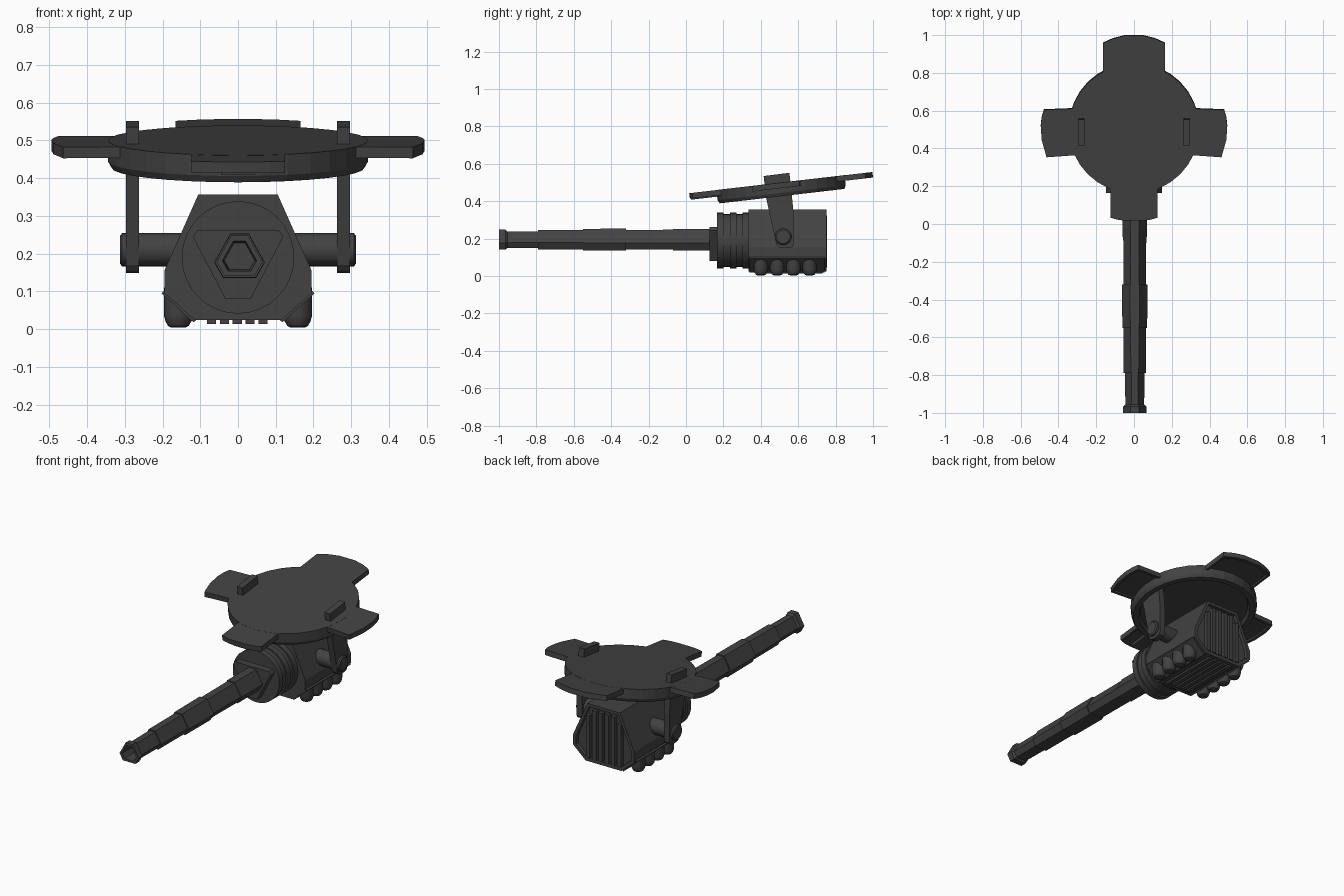
import bpy, bmesh
from math import sin, cos, pi, radians
from mathutils import Matrix, Vector

if "Cube" in bpy.data.objects:
    bpy.data.objects.remove(bpy.data.objects["Cube"])

mat = bpy.data.materials.new("dark_metal")
mat.diffuse_color = (0.055, 0.055, 0.055, 1)
mat.use_nodes = True
mat.node_tree.nodes["Principled BSDF"].inputs["Base Color"].default_value = mat.diffuse_color

# Places 2D point (u, v) at depth w along the given axis
PLACE = {'x': lambda u, v, w: (w, u, v),
         'y': lambda u, v, w: (u, w, v),
         'z': lambda u, v, w: (u, v, w)}


def loft(name, ring, stations, axis='y', centre=(0, 0), matrix=None, inset=None, smooth=False):
    """Scale a 2D ring through (depth, scale) stations; inset=(end, width, depth) recesses one cap."""
    bm = bmesh.new()
    rows = []
    for w, s in stations:
        rows.append([bm.verts.new(PLACE[axis](centre[0] + u * s, centre[1] + v * s, w)) for u, v in ring])
    n = len(ring)
    for a, b in zip(rows, rows[1:]):
        for i in range(n):
            bm.faces.new((a[i], a[(i + 1) % n], b[(i + 1) % n], b[i]))
    caps = [bm.faces.new(rows[0]), bm.faces.new(rows[-1])]
    bmesh.ops.recalc_face_normals(bm, faces=bm.faces[:])
    if inset:
        end, width, depth = inset
        cap = caps[end]
        bmesh.ops.inset_region(bm, faces=[cap], thickness=width)
        cap.normal_update()
        push = cap.normal * -depth
        bmesh.ops.inset_region(bm, faces=[cap], thickness=0.001)
        for v in cap.verts:
            v.co += push
    if matrix:
        bm.transform(matrix)
    mesh = bpy.data.meshes.new(name)
    bm.to_mesh(mesh)
    bm.free()
    mesh.materials.append(mat)
    ob = bpy.data.objects.new(name, mesh)
    bpy.context.collection.objects.link(ob)
    if smooth:
        bpy.context.view_layer.objects.active = ob
        ob.select_set(True)
        bpy.ops.object.shade_smooth_by_angle(angle=radians(32))
        ob.select_set(False)
    return ob


def prism(name, pts, a, b, axis, **kw):
    return loft(name, pts, [(a, 1), (b, 1)], axis, **kw)


def box(name, x0, x1, y0, y1, z0, z1, **kw):
    return prism(name, [(x0, y0), (x1, y0), (x1, y1), (x0, y1)], z0, z1, 'z', **kw)


def mirrored(half):
    return half + [(-u, v) for u, v in reversed(half)]


def circle(n):
    return [(cos(2 * pi * i / n), sin(2 * pi * i / n)) for i in range(n)]


# Housing with recessed rear grille
housing = mirrored([(0.105, 0.357), (0.195, 0.155), (0.195, 0.095), (0.115, 0.024)])
prism("housing", housing, 0.335, 0.752, 'y', inset=(1, 0.02, 0.02))
for i in range(6):
    x = -0.1 + 0.04 * i
    top = 0.325 if abs(x) < 0.08 else 0.29
    box(f"rear_slat_{i}", x - 0.012, x + 0.012, 0.72, 0.755, 0.045, top)
for i in range(5):
    x = -0.07 + 0.034 * i
    box(f"bottom_slat_{i}", x - 0.012, x + 0.012, 0.37, 0.73, 0.013, 0.03)

# Slanted lower strips and hanging canisters
for s, side in ((1, "right"), (-1, "left")):
    strip = [(0.195, 0.103), (0.203, 0.095), (0.118, 0.018), (0.108, 0.026)]
    prism(f"lower_strip_{side}", [(s * x, z) for x, z in strip], 0.34, 0.74, 'y')
    for i in range(4):
        loft(f"canister_{side}_{i}", circle(16),
             [(0.004, 0.018), (0.008, 0.027), (0.02, 0.034), (0.035, 0.038), (0.11, 0.038)],
             'z', (s * 0.158, 0.40 + 0.087 * i), smooth=True)

# Ribbed collar between housing and barrel
steps = [(0.165, 0.149), (0.2, 0.149), (0.2, 0.141), (0.235, 0.141), (0.235, 0.149),
         (0.27, 0.149), (0.27, 0.141), (0.302, 0.141), (0.302, 0.149), (0.337, 0.149)]
loft("collar", circle(32), steps, 'y', (0, 0.19), smooth=True)
prism("collar_plate", mirrored([(0.108, 0.262), (0.12, 0.245), (0.034, 0.081)]), 0.125, 0.17, 'y')

# Stepped six-sided barrel with hollow muzzle
hexagon = mirrored([(0.022, 0.058), (0.061, -0.012), (0.04, -0.049)])
loft("barrel", hexagon,
     [(0.13, 1.08), (-0.07, 1.08), (-0.07, 1.0), (-0.32, 0.98), (-0.32, 1.1), (-0.55, 1.08),
      (-0.55, 0.97), (-0.79, 0.96), (-0.79, 0.84), (-0.955, 0.82), (-0.965, 1.0), (-1.0, 1.0),
      (-1.0, 0.74), (-0.9, 0.66)], 'y', (0.004, 0.19))

# Cross shaft and side arms
loft("cross_shaft", circle(24),
     [(-0.313, 0.036), (-0.307, 0.044), (0.307, 0.044), (0.313, 0.036)], 'x', (0.52, 0.21), smooth=True)
arm = [(0.483, 0.17), (0.495, 0.155), (0.515, 0.149), (0.548, 0.149), (0.568, 0.156), (0.576, 0.172),
       (0.576, 0.33), (0.566, 0.43), (0.553, 0.552), (0.415, 0.535), (0.428, 0.42)]
for s, side in ((1, "right"), (-1, "left")):
    prism(f"arm_{side}", arm, s * 0.262, s * 0.297, 'x')

# Tilted top shield: dish plus four wings (local origin at the disc's top centre)
tilt = Matrix.Translation((0, 0.505, 0.5)) @ Matrix.Rotation(radians(6.6), 4, 'X')
loft("shield_disc", circle(32),
     [(0, 0.345), (-0.055, 0.345), (-0.073, 0.335), (-0.073, 0.305), (-0.05, 0.295)], 'z', matrix=tilt)
side_wing = [(0.28, 0.108), (0.477, 0.1), (0.489, 0.06), (0.494, 0.015), (0.489, -0.06),
             (0.463, -0.153), (0.28, -0.14)]
back_wing = mirrored([(0.165, 0.26), (0.165, 0.455), (0.11, 0.48), (0.05, 0.495)])
front_wing = mirrored([(0.125, -0.26), (0.125, -0.475), (0.085, -0.486), (0.045, -0.491)])
wings = {"wing_right": side_wing, "wing_left": [(-x, y) for x, y in side_wing],
         "wing_back": back_wing, "wing_front": front_wing}
for name, pts in wings.items():
    prism(name, pts, -0.0005, -0.03, 'z', matrix=tilt, inset=(1, 0.018, 0.01))
box("front_wing_rib", -0.045, 0.045, -0.485, -0.32, -0.036, -0.01, matrix=tilt)
